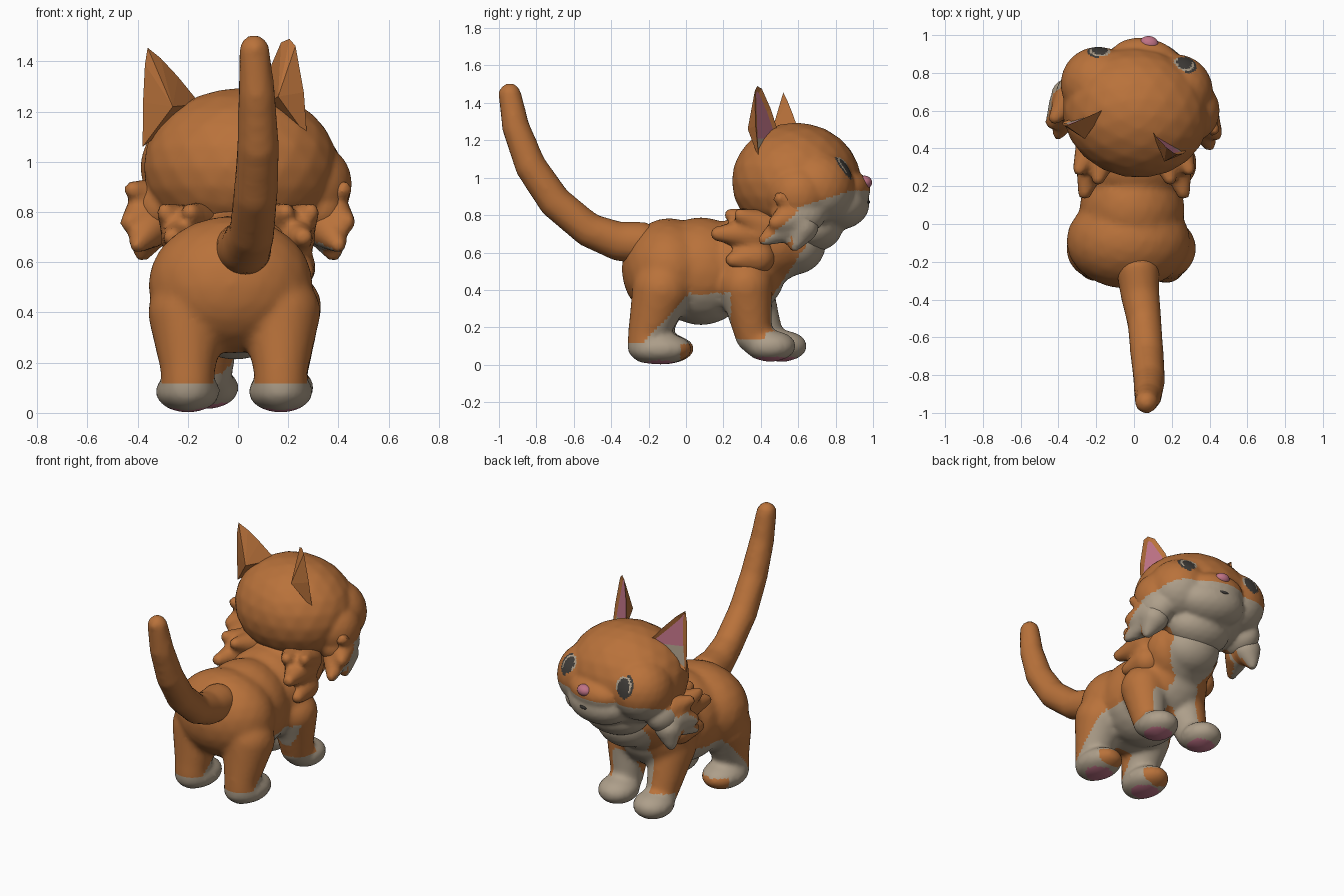
import bpy, bmesh
from math import hypot, radians
from mathutils import Vector, Matrix

if "Cube" in bpy.data.objects:
    bpy.data.objects.remove(bpy.data.objects["Cube"])


def material(name, rgb):
    m = bpy.data.materials.new(name)
    m.use_nodes = True
    m.diffuse_color = (*rgb, 1)
    bsdf = m.node_tree.nodes["Principled BSDF"]
    bsdf.inputs["Base Color"].default_value = (*rgb, 1)
    bsdf.inputs["Roughness"].default_value = 0.9
    return m


MATS = [material("orange fur", (0.485, 0.168, 0.043)),
        material("cream fur", (0.42, 0.345, 0.255)),
        material("pink skin", (0.52, 0.17, 0.24)),
        material("dark eye", (0.05, 0.045, 0.04))]
ORANGE, CREAM, PINK, DARK = range(4)


def finish(name, bm):
    """Turn a bmesh into an object that carries all the colours."""
    bmesh.ops.recalc_face_normals(bm, faces=bm.faces)
    mesh = bpy.data.meshes.new(name)
    bm.to_mesh(mesh)
    bm.free()
    obj = bpy.data.objects.new(name, mesh)
    bpy.context.collection.objects.link(obj)
    for m in MATS:
        mesh.materials.append(m)
    return obj


def paint(obj, rule):
    """Smooth shading, and a colour for each face from a rule."""
    for p in obj.data.polygons:
        p.use_smooth = True
        p.material_index = rule(p.center, p.normal)


def blob(bm, center, radii, yaw=0):
    m = Matrix.Translation(center) @ Matrix.Rotation(radians(yaw), 4, 'Z') @ Matrix.Diagonal((*radii, 1))
    bmesh.ops.create_icosphere(bm, subdivisions=3, radius=1, matrix=m)


def limb(bm, points, steps=6):
    """Chain of spheres through (x, y, z, radius) points."""
    for a, b in zip(points, points[1:]):
        for i in range(steps + 1):
            v = Vector(a).lerp(Vector(b), i / steps)
            blob(bm, v[:3], [v[3]] * 3)


def fuse(obj, voxel, rounds):
    """Melt overlapping shapes into one soft skin."""
    mod = obj.modifiers.new("fuse", 'REMESH')
    mod.mode, mod.voxel_size = 'VOXEL', voxel
    mod = obj.modifiers.new("soften", 'SMOOTH')
    mod.factor, mod.iterations = 0.5, rounds
    graph = bpy.context.evaluated_depsgraph_get()
    mesh = bpy.data.meshes.new_from_object(obj.evaluated_get(graph))
    obj.modifiers.clear()
    obj.data = mesh
    mesh.materials.clear()
    for m in MATS:
        mesh.materials.append(m)


# Body with four legs
PAWS = [(0.18, 0.45), (-0.12, 0.51), (0.17, -0.14), (-0.2, -0.13)]
bm = bmesh.new()
blob(bm, (-0.03, -0.09, 0.51), (0.33, 0.255, 0.275))
blob(bm, (-0.01, 0.08, 0.5), (0.28, 0.28, 0.29))
blob(bm, (0, 0.31, 0.53), (0.28, 0.23, 0.27))
blob(bm, (0.02, 0.47, 0.66), (0.25, 0.21, 0.22))
blob(bm, (0.03, 0.58, 0.65), (0.2, 0.17, 0.17))
for x, y in PAWS[:2]:
    limb(bm, [(x * 1.05, 0.32, 0.42, 0.145), (x, y - 0.09, 0.16, 0.1)])
    blob(bm, (x, y, 0.1), (0.125, 0.14, 0.085))
for x, y in PAWS[2:]:
    limb(bm, [(x, -0.13, 0.4, 0.16), (x, y - 0.06, 0.18, 0.11), (x, y - 0.07, 0.11, 0.105)])
    blob(bm, (x, y, 0.085), (0.13, 0.175, 0.085))


def body_colour(c, n):
    if n.z < -0.5 and c.z < 0.06 and any(hypot(c.x - x, c.y - y) < 0.085 for x, y in PAWS):
        return PINK
    inner = abs(c.x) < 0.1 or n.x * c.x < 0 and abs(n.x) > 0.25
    shin = 0 < c.x < 0.22 and n.y > 0.3
    chest = c.y - 0.66 * c.z > 0.22 and (inner or shin or c.z > 0.42)
    belly = c.y < 0.24 and c.z < min(0.38, 0.2 + 1.1 * (c.y + 0.15))
    toe = -0.03 < c.y < 0.1 and c.z < 0.11
    paw = c.z < (0.18 if c.y > 0.42 else 0.14 if c.y > 0.2 else 0.12)
    return CREAM if (chest or belly or paw) and not toe else ORANGE


body = finish("body", bm)
fuse(body, 0.018, 8)
paint(body, body_colour)

# Tail
bm = bmesh.new()
limb(bm, [(0.02, -0.24, 0.65, 0.115), (0.03, -0.36, 0.66, 0.105), (0.055, -0.52, 0.72, 0.092),
          (0.07, -0.7, 0.87, 0.09), (0.08, -0.83, 1.06, 0.085), (0.075, -0.91, 1.27, 0.075),
          (0.065, -0.942, 1.445, 0.062)], 8)
tail = finish("tail", bm)
fuse(tail, 0.02, 4)
paint(tail, lambda c, n: ORANGE)

# Head with muzzle, cheeks and throat
bm = bmesh.new()
blob(bm, (0.01, 0.59, 0.98), (0.39, 0.345, 0.315), -10)
blob(bm, (-0.19, 0.74, 0.98), (0.2, 0.2, 0.2))
blob(bm, (0.22, 0.7, 0.95), (0.2, 0.2, 0.2))
blob(bm, (0.29, 0.6, 0.91), (0.165, 0.17, 0.17))
blob(bm, (0.06, 0.81, 0.86), (0.23, 0.17, 0.14), -10)
blob(bm, (0.06, 0.865, 0.94), (0.19, 0.12, 0.1), -10)
blob(bm, (0.04, 0.67, 0.74), (0.22, 0.17, 0.14))
blob(bm, (0.33, 0.6, 0.81), (0.11, 0.15, 0.12))
blob(bm, (-0.31, 0.66, 0.82), (0.11, 0.15, 0.12))
head = finish("head", bm)
fuse(head, 0.012, 10)
EYES = [head.closest_point_on_mesh(p)[1] for p in ((0.27, 0.86, 1.07), (-0.18, 0.94, 1.065))]


def head_colour(c, n):
    for e in EYES:
        side, up = hypot(c.x - e.x, c.y - e.y), c.z - e.z
        d = hypot(side / 0.07, up / 0.08)
        if d < 1:
            outer = (c.x - e.x) * e.x > 0
            pupil = hypot(side / 0.042, (up + 0.01) / 0.065) < 1
            return DARK if pupil or (outer and d > 0.78) else CREAM if d < 0.8 else ORANGE
    muzzle = c.z < min(0.645 + 0.325 * c.y, 0.935)
    return CREAM if muzzle and c.y > 0.47 and n.y > -0.2 else ORANGE


paint(head, head_colour)

# Nose
bm = bmesh.new()
blob(bm, (0.08, 0.955, 0.975), (0.05, 0.04, 0.036), -10)
paint(finish("nose", bm), lambda c, n: PINK)

# Mouth
bm = bmesh.new()
spot = head.closest_point_on_mesh((0.08, 1.0, 0.87))[1]
blob(bm, spot, (0.03, 0.006, 0.01), -10)
paint(finish("mouth", bm), lambda c, n: DARK)


# Ears: a leaf-shaped shell with a sunken pink front and cream fur at its root
def ear(name, low, high, tip, back, bulge):
    low, high, tip = Vector(low), Vector(high), Vector(tip)
    mid = (low + high + tip) / 3

    def edge(root, t):
        p = root.lerp(tip, t)
        return p + (p - mid) * bulge

    ring = [low, high, edge(high, 0.45), edge(high, 0.75), tip, edge(low, 0.8), edge(low, 0.45)]
    bm = bmesh.new()
    vs = [bm.verts.new(p) for p in ring]
    apex = bm.verts.new(back)
    front = bm.faces.new(vs)
    for a, b in zip(vs, vs[1:] + vs[:1]):
        bm.faces.new((b, a, apex))
    bmesh.ops.recalc_face_normals(bm, faces=bm.faces)
    bmesh.ops.inset_region(bm, faces=[front], thickness=0.028, depth=-0.01)
    front.material_index = PINK
    root = high.z - 0.01
    bmesh.ops.bisect_plane(bm, geom=[front, *front.edges, *front.verts],
                           plane_co=(0, 0, root), plane_no=(0, 0, 1))
    for f in bm.faces:
        if f.material_index == PINK and f.calc_center_median().z < root:
            f.material_index = CREAM
    finish(name, bm)


ear("left_ear", (0.275, 0.39, 1.1), (0.09, 0.5, 1.22), (0.205, 0.38, 1.49), (0.16, 0.33, 1.26), 0.35)
ear("right_ear", (-0.38, 0.54, 1.06), (-0.15, 0.61, 1.23), (-0.36, 0.52, 1.455), (-0.26, 0.45, 1.22), 0.1)


# Fur tufts: tapering locks melted into soft clumps
def tufts(name, locks, rule):
    bm = bmesh.new()
    for base, tip, radius in locks:
        limb(bm, [(*base, radius), (*tip, radius * 0.4)])
    obj = finish(name, bm)
    fuse(obj, 0.018, 2)
    paint(obj, rule)


for side, s, fwd in (("left", 1, 0), ("right", -1, 0.06)):
    tufts(side + "_cheek_tufts", [
        ((s * 0.34, 0.6 + fwd, 0.85), (s * 0.42, 0.5 + fwd, 0.89), 0.085),
        ((s * 0.35, 0.58 + fwd, 0.79), (s * 0.43, 0.48 + fwd, 0.76), 0.1),
        ((s * 0.35, 0.54 + fwd, 0.74), (s * 0.4, 0.42 + fwd, 0.67), 0.085),
        ((s * 0.35, 0.62 + fwd, 0.74), (s * 0.38, 0.58 + fwd * 2, 0.64), 0.09)],
        lambda c, n: CREAM if n.y > (-0.4 if s > 0 else 0) and c.z < min(0.83, 0.28 + 0.9 * c.y) else ORANGE)
    tufts(side + "_shoulder_tufts", [
        ((s * 0.21, 0.38, 0.7), (s * 0.26, 0.17, 0.7), 0.1),
        ((s * 0.15, 0.4, 0.75), (s * 0.19, 0.24, 0.8), 0.09),
        ((s * 0.21, 0.38, 0.58), (s * 0.265, 0.25, 0.56), 0.1),
        ((s * 0.22, 0.42, 0.74), (s * 0.29, 0.29, 0.8), 0.09)],
        lambda c, n: ORANGE)
